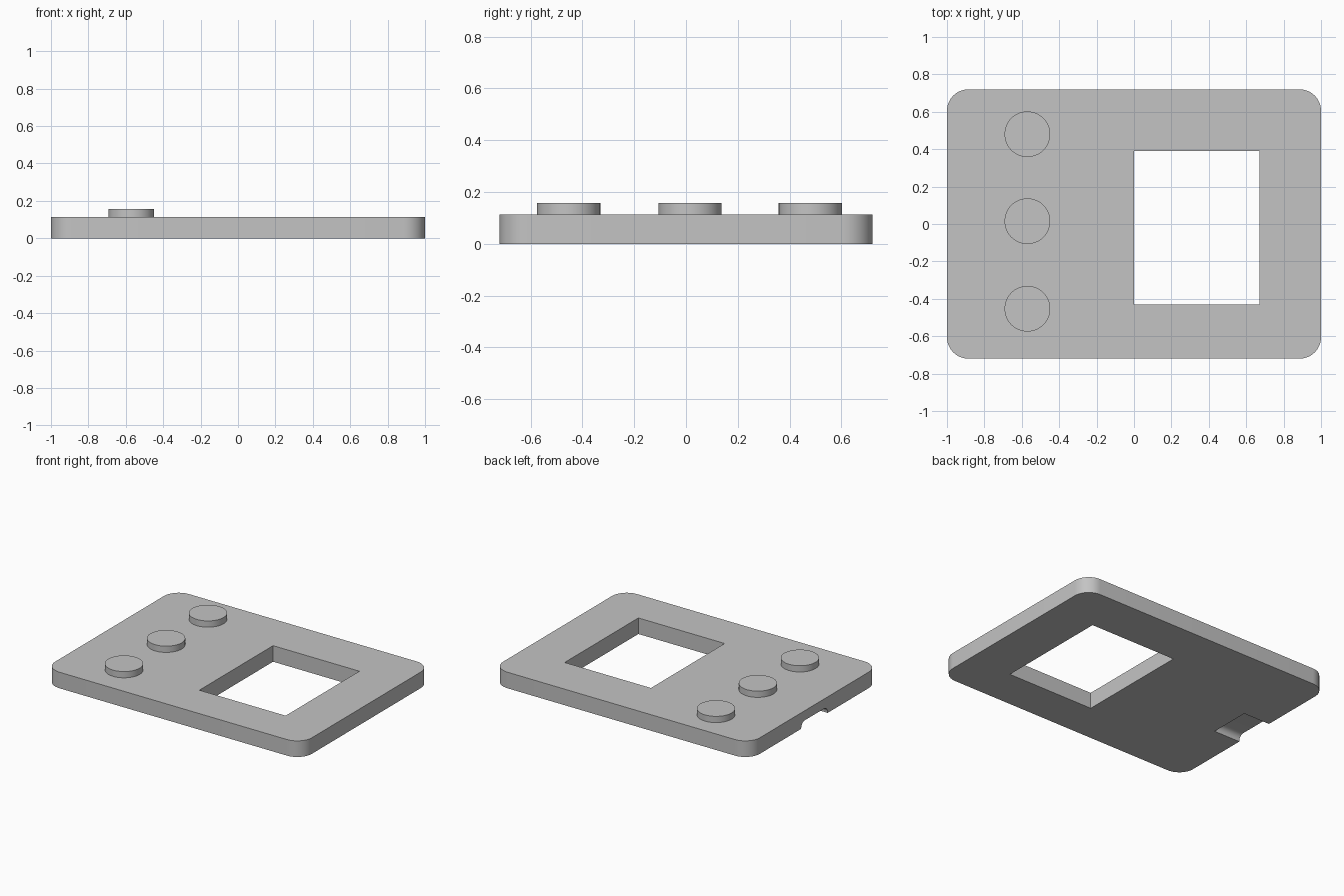
import bpy, bmesh
from math import sin, cos, pi, radians
from mathutils import Matrix, Vector

old = bpy.data.objects.get("Cube")
if old:
    bpy.data.objects.remove(old, do_unlink=True)

GREY = (0.55, 0.55, 0.55, 1)
grey = bpy.data.materials.new("light grey plastic")
grey.use_nodes = True
grey.diffuse_color = GREY
grey.node_tree.nodes["Principled BSDF"].inputs["Base Color"].default_value = GREY

PLATE_TOP = 0.113
BUTTON_TOP = 0.157


def rounded_rect(x0, x1, y0, y1, radius=0, steps=12):
    """Outline of a rectangle, with arcs at the corners if a radius is given."""
    corners = [(x1, y1, -1, -1), (x0, y1, 1, -1), (x0, y0, 1, 1), (x1, y0, -1, 1)]
    if not radius:
        return [(x, y) for x, y, _, _ in corners]
    points = []
    for i, (x, y, dx, dy) in enumerate(corners):
        for s in range(steps + 1):
            a = (i + s / steps) * pi / 2
            points.append((x + dx * radius + radius * cos(a),
                           y + dy * radius + radius * sin(a)))
    return points


def prism(name, outline, low, high, turn=Matrix()):
    """Extrude a flat outline from low to high, then turn it."""
    bm = bmesh.new()
    face = bm.faces.new([bm.verts.new((x, y, low)) for x, y in outline])
    top = bmesh.ops.extrude_face_region(bm, geom=[face])["geom"]
    bmesh.ops.translate(bm, vec=Vector((0, 0, high - low)),
                        verts=[v for v in top if isinstance(v, bmesh.types.BMVert)])
    bmesh.ops.recalc_face_normals(bm, faces=bm.faces)
    bm.transform(turn)
    mesh = bpy.data.meshes.new(name)
    bm.to_mesh(mesh)
    bm.free()
    mesh.materials.append(grey)
    obj = bpy.data.objects.new(name, mesh)
    bpy.context.collection.objects.link(obj)
    return obj


def smooth(obj):
    bpy.ops.object.select_all(action="DESELECT")
    obj.select_set(True)
    bpy.context.view_layer.objects.active = obj
    bpy.ops.object.shade_smooth_by_angle(angle=radians(30))


def cut(obj, cutter):
    """Subtract the cutter and remove it."""
    mod = obj.modifiers.new("cut", "BOOLEAN")
    mod.operation = "DIFFERENCE"
    mod.solver = "EXACT"
    mod.object = cutter
    cutter.hide_render = True
    bpy.context.view_layer.objects.active = obj
    bpy.ops.object.modifier_apply(modifier=mod.name)
    bpy.data.objects.remove(cutter, do_unlink=True)


# Rounded face plate
plate = prism("face_plate", rounded_rect(-1, 1, -0.72, 0.72, 0.115), 0, PLATE_TOP)

# Rectangular window through the plate
cut(plate, prism("window_cutter", rounded_rect(0, 0.672, -0.43, 0.39), -0.1, 0.3))

# Round-cornered cable slot under the edge at -x: outline in y and z, run along x
y_z_to_x = Matrix(((0, 0, 1, 0), (1, 0, 0, 0), (0, 1, 0, 0), (0, 0, 0, 1)))
slot = rounded_rect(-0.147, 0.147, -0.1, 0.045, 0.04)
cut(plate, prism("slot_cutter", slot, -1.1, -0.795, y_z_to_x))
smooth(plate)

# Three round buttons in a row
for place, y in (("front", -0.453), ("middle", 0.015), ("back", 0.48)):
    bpy.ops.mesh.primitive_cylinder_add(
        vertices=64, radius=0.122, depth=BUTTON_TOP - PLATE_TOP,
        location=(-0.57, y, (BUTTON_TOP + PLATE_TOP) / 2))
    button = bpy.context.object
    button.name = place + "_button"
    button.data.materials.append(grey)
    smooth(button)
